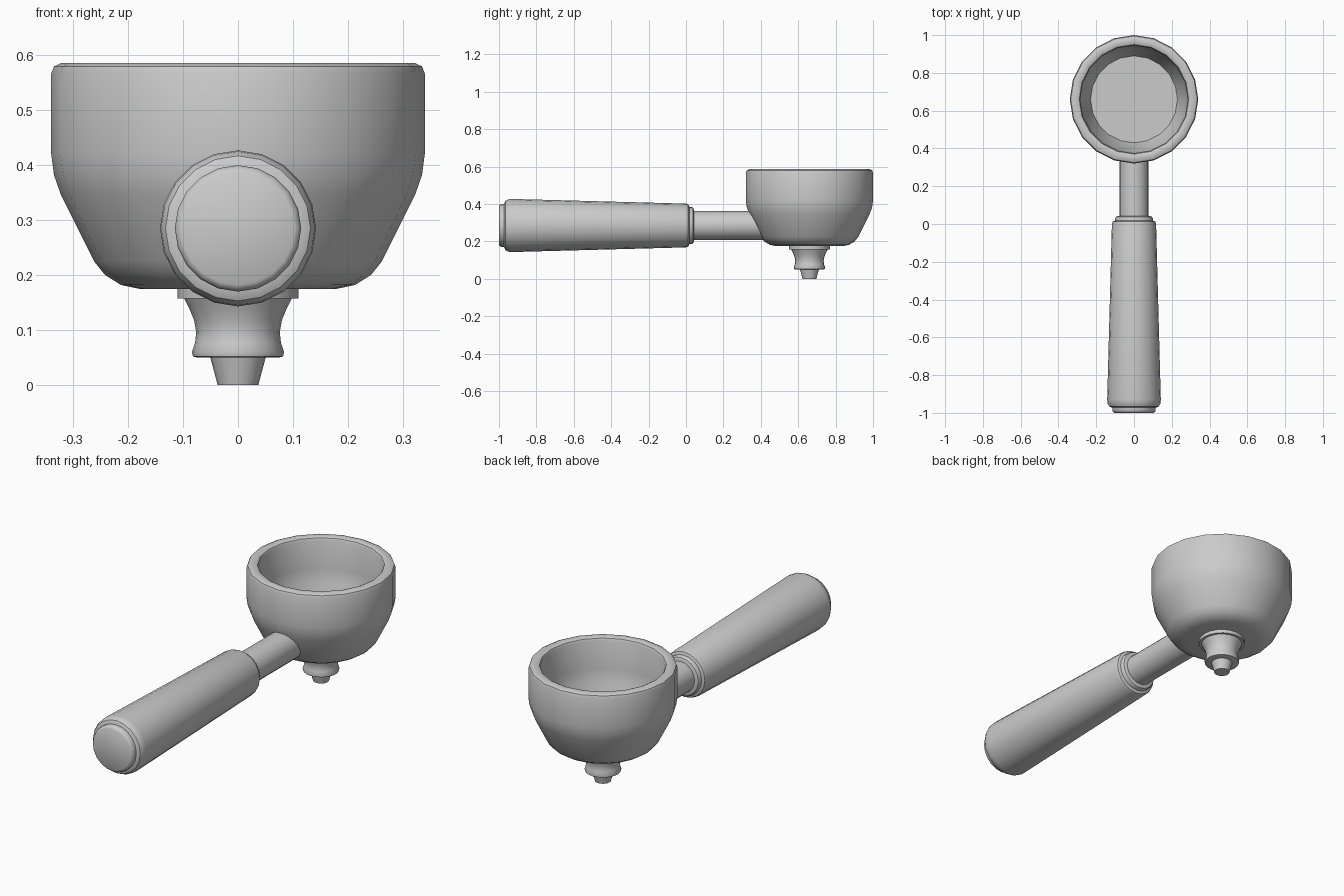
import bpy, bmesh, math
from mathutils import Matrix, Vector

cube = bpy.data.objects.get("Cube")
if cube:
    bpy.data.objects.remove(cube, do_unlink=True)

grey = bpy.data.materials.new("plain grey")
grey.use_nodes = True
grey.diffuse_color = (0.6, 0.6, 0.6, 1)
grey.node_tree.nodes["Principled BSDF"].inputs["Base Color"].default_value = (0.6, 0.6, 0.6, 1)

BOWL_Y, AXIS_Z = 0.66, 0.285
UPRIGHT = Matrix.Translation((0, BOWL_Y, 0))
# lathe axis turned to lie along y, so profile heights are y positions
LYING = Matrix.Translation((0, 0, AXIS_Z)) @ Matrix.Rotation(-math.pi / 2, 4, "X")


def lathe(name, profile, place, sides=20):
    """Revolve (radius, height) points around z; radius 0 closes an end."""
    bm = bmesh.new()
    verts = [bm.verts.new((r, 0, h)) for r, h in profile]
    edges = [bm.edges.new(pair) for pair in zip(verts, verts[1:])]
    bmesh.ops.spin(bm, geom=verts + edges, cent=(0, 0, 0), axis=(0, 0, 1),
                   angle=math.tau, steps=sides, use_merge=True)
    bmesh.ops.remove_doubles(bm, verts=bm.verts, dist=0.0005)
    bm.transform(place)
    bmesh.ops.recalc_face_normals(bm, faces=bm.faces)
    mesh = bpy.data.meshes.new(name)
    bm.to_mesh(mesh)
    bm.free()
    mesh.materials.append(grey)
    obj = bpy.data.objects.new(name, mesh)
    bpy.context.collection.objects.link(obj)
    bpy.ops.object.select_all(action="DESELECT")
    obj.select_set(True)
    bpy.context.view_layer.objects.active = obj
    bpy.ops.object.shade_smooth_by_angle(angle=math.radians(35))
    return obj


# Bowl: rounded base, flared side, straight wall, rolled rim, hollow inside
lathe("bowl", [
    (0, 0.175), (0.18, 0.175), (0.213, 0.182), (0.242, 0.2), (0.262, 0.225),
    (0.322, 0.345), (0.335, 0.382), (0.34, 0.42), (0.34, 0.567), (0.335, 0.58),
    (0.322, 0.586), (0.3, 0.586), (0.29, 0.581), (0.285, 0.57),
    (0.285, 0.43), (0.275, 0.37), (0.23, 0.25), (0, 0.25)], UPRIGHT)

# Spout: flat collar, waisted body and tapered tip
lathe("spout_collar", [(0, 0.157), (0.11, 0.157), (0.11, 0.18), (0, 0.18)], UPRIGHT)
lathe("spout_body", [
    (0, 0.05), (0.075, 0.05), (0.082, 0.052), (0.084, 0.06), (0.078, 0.078),
    (0.076, 0.096), (0.08, 0.118), (0.089, 0.14), (0.099, 0.16), (0, 0.16)], UPRIGHT)
lathe("spout_tip", [(0, 0), (0.037, 0), (0.051, 0.052), (0, 0.052)], UPRIGHT)

# Neck: its far end is slanted to stay inside the bowl wall
neck = lathe("neck", [(0, 0.02), (0.077, 0.02), (0.077, 0.4), (0, 0.4)], LYING)
for v in neck.data.vertices:
    if v.co.y > 0.3:
        v.co.y -= (v.co.z - AXIS_Z) * 0.45

# Grip: collar, tapered handle and end cap
lathe("grip_collar", [
    (0, 0), (0.1, 0), (0.1, 0.03), (0.095, 0.038), (0.085, 0.042), (0, 0.042)], LYING)
lathe("grip", [
    (0, -0.972), (0.118, -0.972), (0.132, -0.965), (0.14, -0.95), (0.142, -0.93),
    (0.117, 0), (0.113, 0.012), (0.1, 0.018), (0, 0.018)], LYING)
lathe("grip_end_cap", [
    (0, -1), (0.103, -1), (0.111, -0.995), (0.115, -0.986), (0.115, -0.96),
    (0, -0.96)], LYING)
